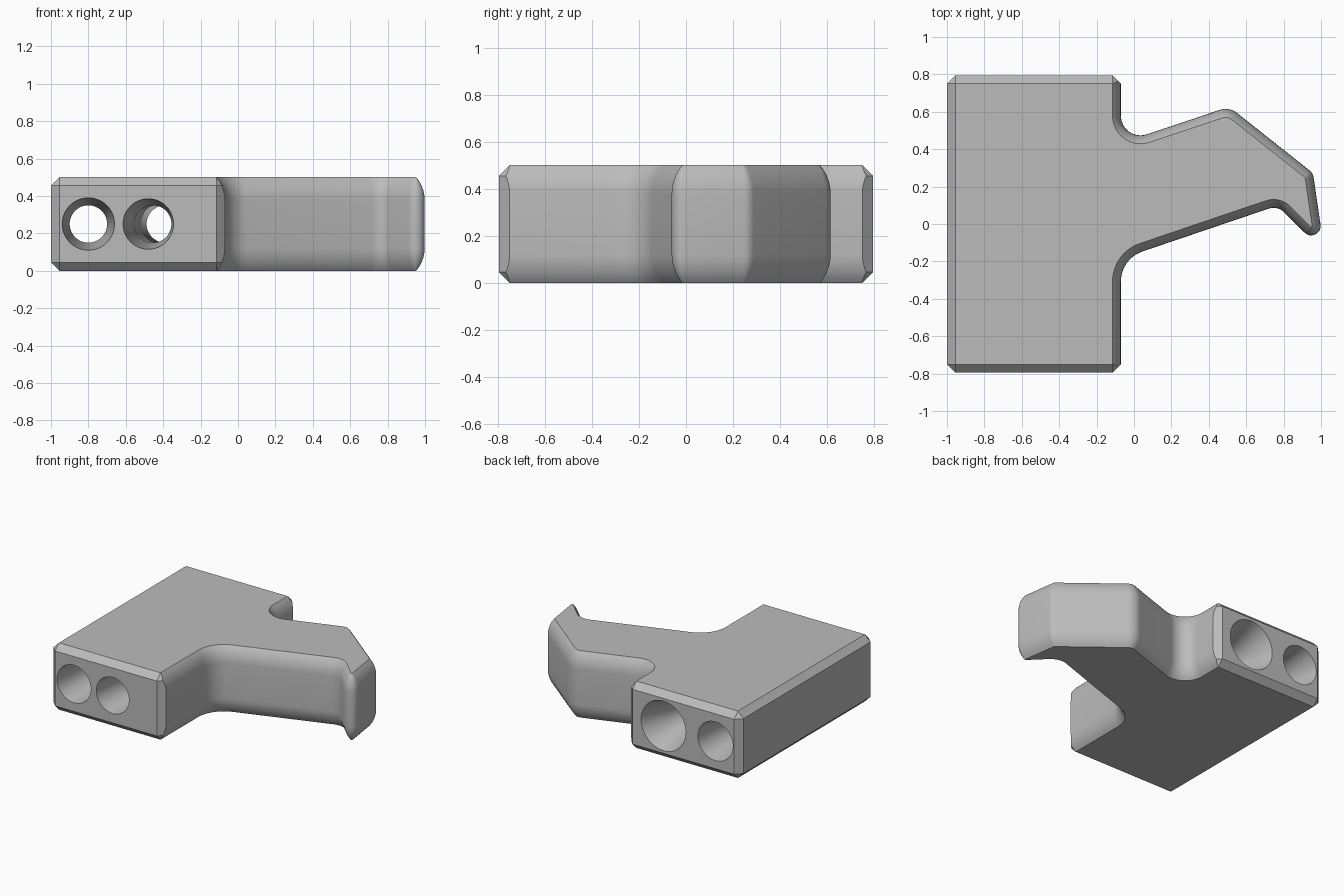
import bpy, bmesh, math
from mathutils import Vector

cube = bpy.data.objects.get("Cube")
if cube:
    bpy.data.objects.remove(cube, do_unlink=True)

HEIGHT, CHAMFER, ROUND = 0.5, 0.045, 0.12
HALF = 0.795
ARC_R = (ROUND ** 2 + CHAMFER ** 2) / (2 * CHAMFER)

grey = bpy.data.materials.new("plain_grey")
grey.use_nodes = True
COLOUR = (0.5, 0.5, 0.5, 1)
grey.diffuse_color = COLOUR
grey.node_tree.nodes["Principled BSDF"].inputs["Base Color"].default_value = COLOUR

# Outline corners: x, y, fillet radius, kind of the side that starts there
OUTLINE = [
    (-0.955, -HALF, 0, "flat"), (-0.115, -HALF, 0, "corner"),
    (-0.07, -0.75, 0, "soft"), (-0.07, -0.186, 0.17, "soft"),
    (0.767, 0.098, 0.08, "soft"), (1.019, -0.152, 0.05, "soft"),
    (0.957, 0.272, 0.06, "soft"), (0.509, 0.627, 0.1, "soft"),
    (-0.07, 0.433, 0.105, "soft"), (-0.07, 0.75, 0, "corner"),
    (-0.115, HALF, 0, "flat"), (-0.955, HALF, 0, "corner"),
    (-1, 0.75, 0, "flat"), (-1, -0.75, 0, "corner"),
]


def inset(kind, z):
    """How far a side steps inward at a height."""
    z = min(z, HEIGHT - z)
    if kind == "soft":
        t = max(0, ROUND - z)
        return ARC_R - math.sqrt(ARC_R ** 2 - t ** 2)
    d = max(0, CHAMFER - z)
    return d * math.sqrt(0.5) if kind == "corner" else d


def layer(z, steps=12):
    """Outline at a height, with shifted sides and filleted corners."""
    n = len(OUTLINE)
    sides = []
    for i, (x, y, _, kind) in enumerate(OUTLINE):
        a = Vector((x, y))
        u = (Vector(OUTLINE[(i + 1) % n][:2]) - a).normalized()
        d = inset(kind, z)
        sides.append((a + Vector((-u.y, u.x)) * d, u, d))
    points = []
    for i in range(n):
        (p, u, _), (q, v, d) = sides[i - 1], sides[i]
        cross = u.cross(v)
        corner = p + u * ((q - p).cross(v) / cross)
        r = OUTLINE[i][2]
        if r == 0:
            points.append(corner)
            continue
        sign = 1 if cross > 0 else -1
        r -= sign * d
        turn = u.angle(v)
        start = corner - u * r * math.tan(turn / 2)
        arm = Vector((u.y, -u.x)) * sign * r
        centre = start - arm
        for k in range(steps + 1):
            a = sign * turn * k / steps
            c, s = math.cos(a), math.sin(a)
            points.append(centre + Vector((arm.x * c - arm.y * s, arm.x * s + arm.y * c)))
    return [Vector((p.x, p.y, z)) for p in points]


def loft(name, rings):
    """Skin a stack of matching closed rings and cap both ends."""
    bm = bmesh.new()
    loops = [[bm.verts.new(p) for p in ring] for ring in rings]
    for low, high in zip(loops, loops[1:]):
        for i in range(len(low)):
            bm.faces.new((low[i - 1], low[i], high[i], high[i - 1]))
    bm.faces.new(loops[0][::-1])
    bm.faces.new(loops[-1])
    bmesh.ops.remove_doubles(bm, verts=bm.verts, dist=0.0005)
    bmesh.ops.recalc_face_normals(bm, faces=bm.faces)
    mesh = bpy.data.meshes.new(name)
    bm.to_mesh(mesh)
    bm.free()
    mesh.materials.append(grey)
    obj = bpy.data.objects.new(name, mesh)
    bpy.context.collection.objects.link(obj)
    return obj


def hole(name, front_x, back_x, front_r, back_r, front_depth, back_depth, bore=0.1):
    """Bolt hole along y that narrows from both mouths to the bore."""
    over = 0.05
    stations = [
        (-HALF - over, front_r + (front_r - bore) * over / front_depth),
        (-HALF + front_depth, bore),
        (HALF - back_depth, bore),
        (HALF + over, back_r + (back_r - bore) * over / back_depth),
    ]
    rings = []
    for y, r in stations:
        x = front_x + (back_x - front_x) * (y + HALF) / (2 * HALF)
        angles = [math.tau * k / 48 for k in range(48)]
        rings.append([Vector((x + r * math.cos(a), y, HEIGHT / 2 + r * math.sin(a))) for a in angles])
    return loft(name, rings)


# Block and hooked arm in one skin
lower = [0, 0.015, 0.03, CHAMFER, 0.07, 0.095, ROUND]
heights = lower + [HEIGHT - z for z in reversed(lower)]
body = loft("hooked_block", [layer(z) for z in heights])

# Straight outer hole and slanted inner hole
cutters = [
    hole("outer_hole_cutter", -0.8, -0.8, 0.14, 0.145, 0.35, 0.35),
    hole("inner_hole_cutter", -0.48, -0.37, 0.135, 0.185, 0.35, 0.27),
]
bpy.context.view_layer.objects.active = body
body.select_set(True)
for cutter in cutters:
    mod = body.modifiers.new("bolt_hole", "BOOLEAN")
    mod.operation = "DIFFERENCE"
    mod.solver = "EXACT"
    mod.object = cutter
    bpy.ops.object.modifier_apply(modifier=mod.name)
    bpy.data.objects.remove(cutter, do_unlink=True)

bpy.ops.object.shade_smooth_by_angle(angle=math.radians(25))
